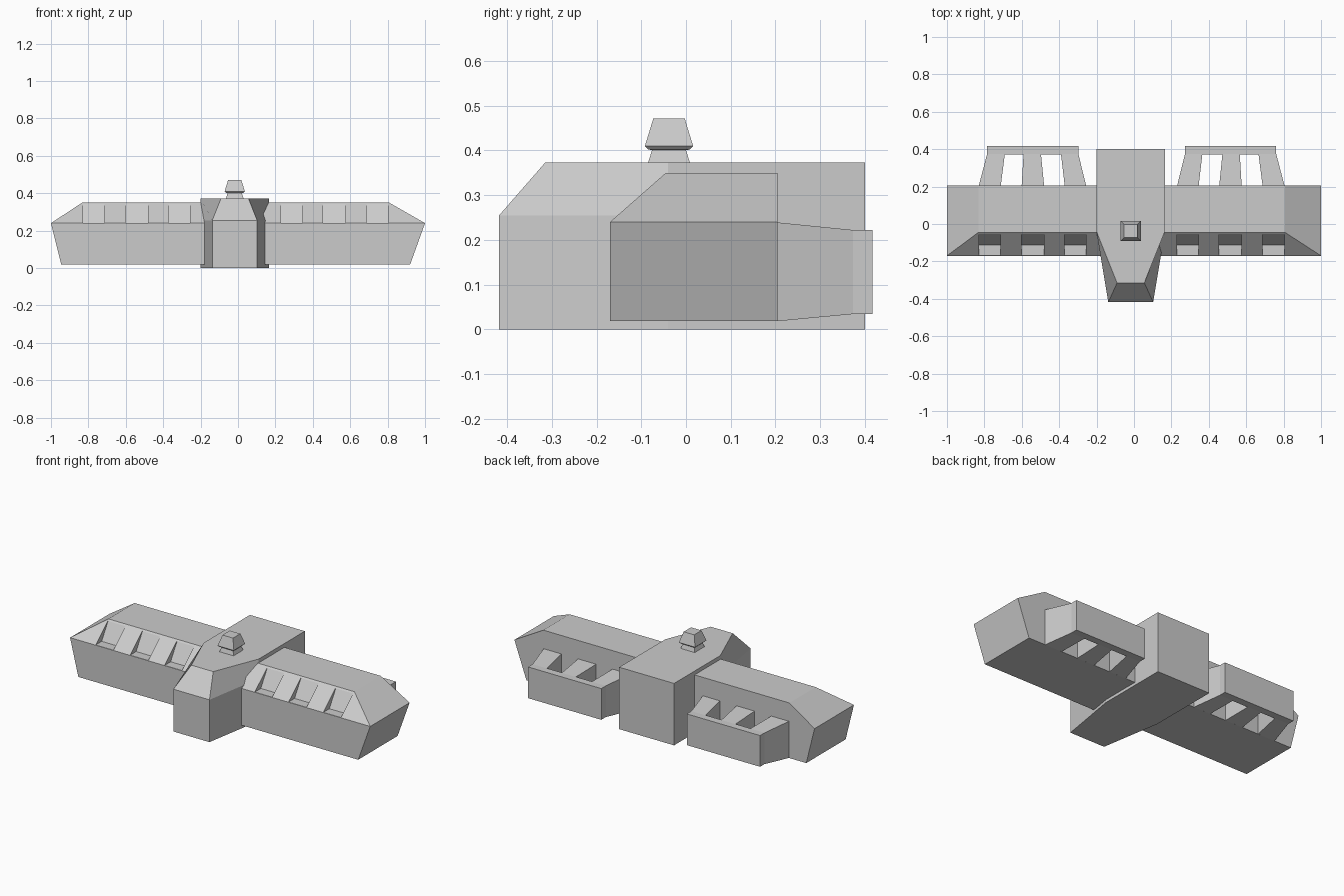
import bpy, bmesh

if "Cube" in bpy.data.objects:
    bpy.data.objects.remove(bpy.data.objects["Cube"])

CX = -0.0125          # mirror plane of the wing details
HX = -0.0175          # centre line of hull and turret


def make(name, bm):
    bmesh.ops.recalc_face_normals(bm, faces=bm.faces)
    me = bpy.data.meshes.new(name)
    bm.to_mesh(me)
    bm.free()
    ob = bpy.data.objects.new(name, me)
    bpy.context.collection.objects.link(ob)
    return ob


def loft(bm, rings):
    """Skin a stack of equal-length rings and cap both ends."""
    vs = [[bm.verts.new(p) for p in r] for r in rings]
    n = len(vs[0])
    for a, b in zip(vs, vs[1:]):
        for i in range(n):
            j = (i + 1) % n
            bm.faces.new((a[i], a[j], b[j], b[i]))
    bm.faces.new(vs[0])
    bm.faces.new(vs[-1])


def rect_y(x0, x1, z0, z1, y):
    return [(x0, y, z0), (x1, y, z0), (x1, y, z1), (x0, y, z1)]


# central hull: straight block with tapered nose and chamfered front
def hull_ring(z, nose_y, nose_w):
    half = [(0.183, 0.40), (0.183, -0.04), (nose_w, nose_y)]
    pts = half + [(-x, y) for x, y in reversed(half)]
    return [(HX + x, y, z) for x, y in pts]


bm = bmesh.new()
loft(bm, [hull_ring(0, -0.418, 0.12), hull_ring(0.255, -0.418, 0.12),
          hull_ring(0.373, -0.315, 0.073)])
make("central_hull", bm)

# wings: one long body with hipped ends
bm = bmesh.new()
for s in (-1, 1):
    low, top = CX + s * 0.9325, CX + s * 0.82
    for p in [(low, -0.17, 0.018), (low, 0.205, 0.018), (s, -0.17, 0.24), (s, 0.205, 0.24),
              (top, -0.045, 0.35), (top, 0.205, 0.35)]:
        bm.verts.new(p)
bmesh.ops.convex_hull(bm, input=bm.verts)
bmesh.ops.dissolve_limit(bm, angle_limit=0.01, verts=bm.verts, edges=bm.edges)
wings = make("wings", bm)

# bays shared by roof notches and rear struts: base x range, rear x range
bays = [(0.243, 0.358, 0.285, 0.378), (0.468, 0.588, 0.485, 0.578), (0.70, 0.8175, 0.678, 0.773)]

# stepped notches along the front roof slope
bm = bmesh.new()
for s in (-1, 1):
    for a, b, _, _ in bays:
        prof = [(-0.25, 0.241), (-0.112, 0.241), (-0.05, 0.342), (-0.25, 0.342)]
        loft(bm, [[(CX + s * x, y, z) for y, z in prof] for x in (a, b)])
cutter = make("notch_cutter", bm)
cutter.hide_render = True
mod = wings.modifiers.new("notches", 'BOOLEAN')
mod.operation = 'DIFFERENCE'
mod.solver = 'EXACT'
mod.object = cutter
bpy.context.view_layer.objects.active = wings
bpy.ops.object.modifier_apply(modifier=mod.name)
bpy.data.objects.remove(cutter)

# rear racks: three tapering struts joined by a back wall
for s, side in ((-1, "left"), (1, "right")):
    bm = bmesh.new()
    for a, b, c, d in bays:
        loft(bm, [rect_y(CX + s * a, CX + s * b, 0.018, 0.239, 0.204),
                  rect_y(CX + s * c, CX + s * d, 0.034, 0.222, 0.374)])
    x0, x1 = CX + s * bays[0][2], CX + s * bays[2][3]
    loft(bm, [rect_y(x0, x1, 0.034, 0.222, y) for y in (0.372, 0.417)])
    make("rear_rack_" + side, bm)

# turret: square neck with flared cap
bm = bmesh.new()
loft(bm, [[(HX + i * h, -0.038 + j * h, z) for i, j in ((-1, -1), (1, -1), (1, 1), (-1, 1))]
          for z, h in ((0.372, 0.047), (0.401, 0.038), (0.402, 0.046), (0.41, 0.054), (0.472, 0.035))])
make("roof_turret", bm)
